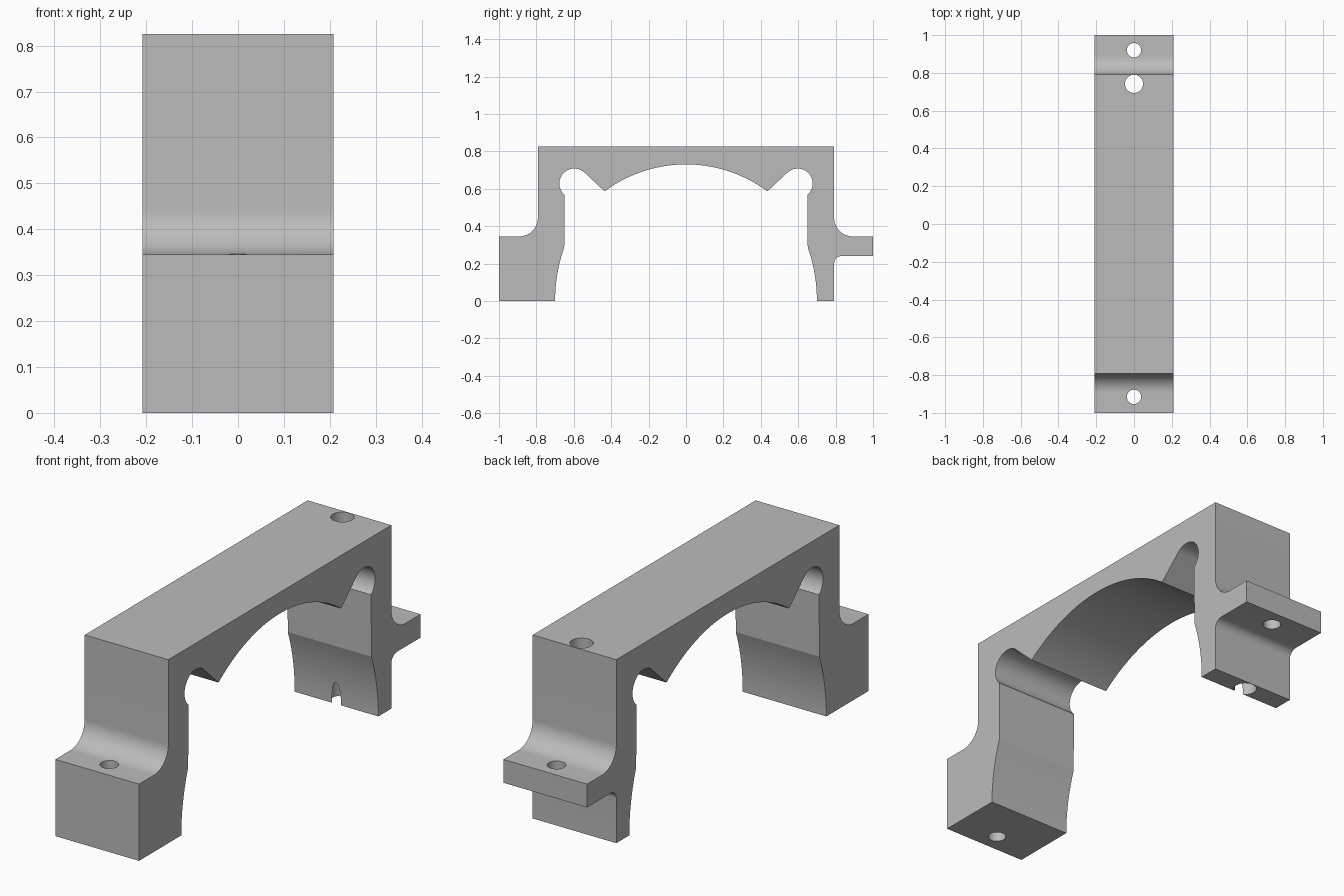
import bpy
import bmesh
from math import sin, cos, radians, asin, degrees

if "Cube" in bpy.data.objects:
    bpy.data.objects.remove(bpy.data.objects["Cube"], do_unlink=True)

HALF_WIDTH = 0.208
HEIGHT = 0.825
WALL = 0.792      # outer face of the legs
FLANGE = 0.345    # top of the feet


def arc(cy, cz, r, start, end, steps=16):
    """Points on a circle in the side plane, angles in degrees."""
    angles = [radians(start + (end - start) * i / steps) for i in range(steps + 1)]
    return [(cy + r * cos(a), cz + r * sin(a)) for a in angles]


def mirrored(points):
    return [(-y, z) for y, z in reversed(points)]


def make_object(name, bm):
    bmesh.ops.recalc_face_normals(bm, faces=bm.faces)
    mesh = bpy.data.meshes.new(name)
    bm.to_mesh(mesh)
    bm.free()
    obj = bpy.data.objects.new(name, mesh)
    bpy.context.collection.objects.link(obj)
    return obj


# Inner outline of one half: bowed leg, relief lobe, pointed tooth
BOW = 0.865
leg_bow = arc(0.70 - BOW, 0, BOW, 0, degrees(asin(0.287 / BOW)), 10)
lobe = arc(0.597, 0.628, 0.08, -50, 135, 24)
inner = leg_bow + lobe

# Arch between the two teeth
arch = arc(0, 0, 0.73, 53.4, 126.6, 40)

# Outer outline: solid foot in front, thin flange at the back
fillet = arc(WALL + 0.1, FLANGE + 0.1, 0.1, 180, 270)
front_foot = [(-y, z) for y, z in fillet] + [(-1, FLANGE), (-1, 0)]
under_fillet = arc(WALL + 0.04, 0.2, 0.04, 180, 90, 10)
back_foot = ([(WALL, 0)] + under_fillet + [(1, 0.24), (1, FLANGE)]
             + fillet[::-1])
top = [(WALL, HEIGHT), (-WALL, HEIGHT)]

outline = inner + arch + mirrored(inner)
profile = outline + front_foot[::-1] + top[::-1] + back_foot[::-1]

# Bracket body extruded across its width
bm = bmesh.new()
side = bm.faces.new([bm.verts.new((-HALF_WIDTH, y, z)) for y, z in profile])
result = bmesh.ops.extrude_face_region(bm, geom=[side])
moved = [v for v in result["geom"] if isinstance(v, bmesh.types.BMVert)]
bmesh.ops.translate(bm, vec=(2 * HALF_WIDTH, 0, 0), verts=moved)
bracket = make_object("bracket_body", bm)

# Vertical bolt holes
cutters = []
for y, radius in [(-0.915, 0.038), (0.92, 0.038), (0.742, 0.048)]:
    bm = bmesh.new()
    bmesh.ops.create_cone(bm, cap_ends=True, segments=48, radius1=radius,
                          radius2=radius, depth=2)
    bmesh.ops.translate(bm, vec=(0, y, 0.4), verts=bm.verts)
    cutter = make_object("hole_cutter", bm)
    cutter.hide_render = True
    cutters.append(cutter)
    mod = bracket.modifiers.new("bolt_hole", "BOOLEAN")
    mod.operation = "DIFFERENCE"
    mod.solver = "EXACT"
    mod.object = cutter

# Bake the holes, then drop the cutters
depsgraph = bpy.context.evaluated_depsgraph_get()
baked = bpy.data.meshes.new_from_object(bracket.evaluated_get(depsgraph))
bracket.modifiers.clear()
bracket.data = baked
for cutter in cutters:
    bpy.data.objects.remove(cutter, do_unlink=True)

# Single grey finish
grey = bpy.data.materials.new("plain_grey")
colour = (0.5, 0.5, 0.5, 1)
grey.diffuse_color = colour
grey.use_nodes = True
grey.node_tree.nodes["Principled BSDF"].inputs["Base Color"].default_value = colour
bracket.data.materials.clear()
bracket.data.materials.append(grey)

# Smooth curves, sharp corners
bpy.ops.object.select_all(action="DESELECT")
bracket.select_set(True)
bpy.context.view_layer.objects.active = bracket
bpy.ops.object.shade_smooth_by_angle(angle=radians(15))
